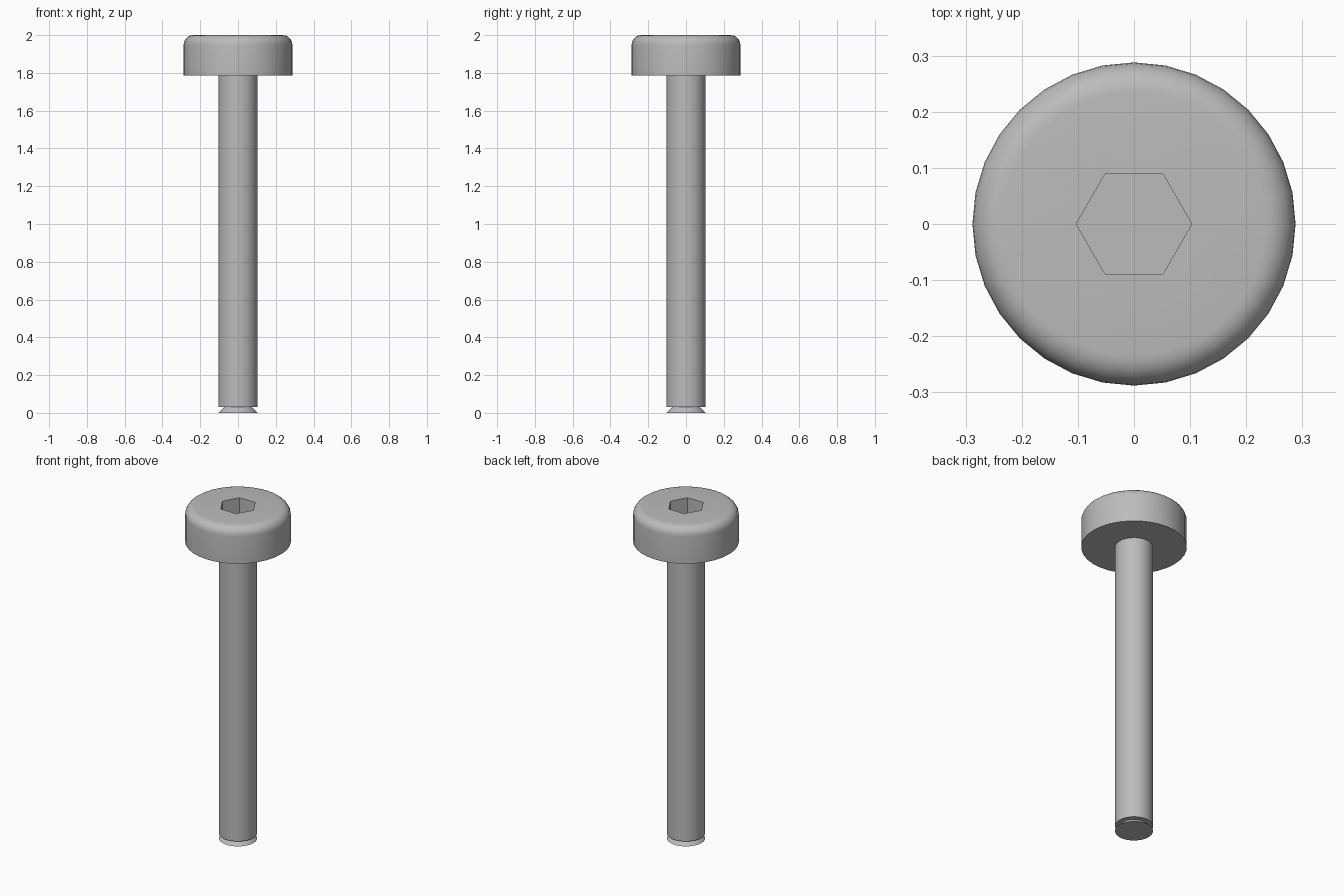
import bpy, bmesh, math

if "Cube" in bpy.data.objects:
    bpy.data.objects.remove(bpy.data.objects["Cube"], do_unlink=True)

steel = bpy.data.materials.new("grey steel")
steel.use_nodes = True
colour = (0.5, 0.5, 0.5, 1)
steel.diffuse_color = colour
steel.node_tree.nodes["Principled BSDF"].inputs["Base Color"].default_value = colour

SIDES = 32
HEAD_R, SHAFT_R, NECK_R = 0.288, 0.104, 0.075
HEAD_BASE, TOP, ROUND = 1.785, 2.0, 0.052
HEX_R, HEX_DEPTH = 0.103, 0.12


def ring(bm, radius, z, sides=SIDES):
    """Closed loop of vertices around the z axis."""
    verts = [bm.verts.new((radius * math.cos(a), radius * math.sin(a), z))
             for a in (math.tau * i / sides for i in range(sides))]
    return verts


def skin(bm, lower, upper):
    """Quads between two loops of equal length."""
    n = len(lower)
    for i in range(n):
        j = (i + 1) % n
        bm.faces.new((lower[i], lower[j], upper[j], upper[i]))


def loft(bm, profile):
    loops = [ring(bm, r, z) for r, z in profile]
    for a, b in zip(loops, loops[1:]):
        skin(bm, a, b)
    return loops


def loop_edges(bm, verts):
    return [bm.edges.get((v, verts[i - 1])) for i, v in enumerate(verts)]


def finish(bm, name):
    bmesh.ops.recalc_face_normals(bm, faces=bm.faces)
    mesh = bpy.data.meshes.new(name)
    bm.to_mesh(mesh)
    bm.free()
    mesh.materials.append(steel)
    obj = bpy.data.objects.new(name, mesh)
    bpy.context.collection.objects.link(obj)
    bpy.ops.object.select_all(action="DESELECT")
    obj.select_set(True)
    bpy.context.view_layer.objects.active = obj
    bpy.ops.object.shade_smooth_by_angle(angle=math.radians(35))


# Head: cylinder with a rounded top edge and a hexagonal socket
bm = bmesh.new()
profile = [(HEAD_R, HEAD_BASE)]
for i in range(7):
    a = math.pi / 2 * i / 6
    profile.append((HEAD_R - ROUND + ROUND * math.cos(a), TOP - ROUND + ROUND * math.sin(a)))
loops = loft(bm, profile)
bm.faces.new(loops[0])
hex_floor = ring(bm, HEX_R, TOP - HEX_DEPTH, 6)
hex_rim = ring(bm, HEX_R, TOP, 6)
skin(bm, hex_floor, hex_rim)
bm.faces.new(hex_floor)
bmesh.ops.triangle_fill(bm, use_beauty=True, normal=(0, 0, 1),
                        edges=loop_edges(bm, loops[-1]) + loop_edges(bm, hex_rim))
finish(bm, "head")

# Shaft: plain rod, stepped in at the bottom and flared out to a foot
bm = bmesh.new()
loops = loft(bm, [(SHAFT_R, 0), (NECK_R, 0.03), (SHAFT_R, 0.03), (SHAFT_R, HEAD_BASE)])
bm.faces.new(loops[0])
bm.faces.new(loops[-1])
finish(bm, "shaft")
